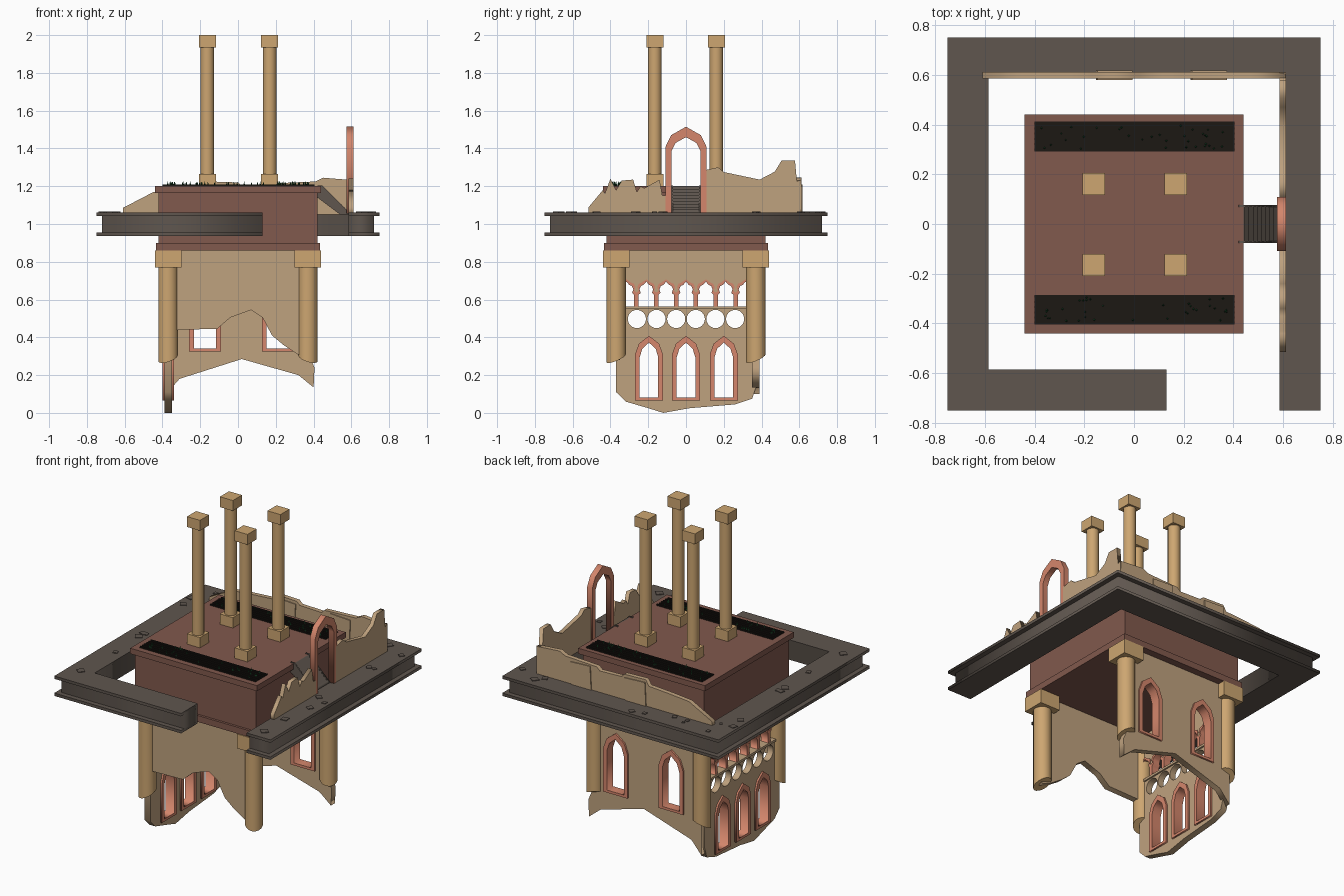
import bpy, math, random
from mathutils import Matrix

random.seed(4)
if "Cube" in bpy.data.objects:
    bpy.data.objects.remove(bpy.data.objects["Cube"])


def material(name, rgb):
    m = bpy.data.materials.new(name)
    m.use_nodes = True
    m.diffuse_color = (*rgb, 1)
    m.node_tree.nodes["Principled BSDF"].inputs["Base Color"].default_value = (*rgb, 1)
    return m


SAND = material("light sandstone", (0.61, 0.38, 0.165))
WALL = material("weathered tan", (0.52, 0.36, 0.21))
CORAL = material("coral trim", (0.66, 0.24, 0.15))
BRICK = material("dark red brown", (0.22, 0.10, 0.074))
STONE = material("grey brown stone", (0.115, 0.093, 0.077))
SOIL = material("dark soil", (0.012, 0.009, 0.007))
LEAF = material("leaf green", (0.015, 0.11, 0.035))


def box(name, mat, x0, x1, y0, y1, z0, z1):
    bpy.ops.mesh.primitive_cube_add(size=1, location=((x0 + x1) / 2, (y0 + y1) / 2, (z0 + z1) / 2))
    ob = bpy.context.object
    ob.scale = (x1 - x0, y1 - y0, z1 - z0)
    ob.name = name
    ob.data.materials.append(mat)
    return ob


def shaft(name, mat, x, y, z0, z1, r, tilt=(0, 0)):
    """Round column; tilt slants its lower end."""
    bpy.ops.mesh.primitive_cylinder_add(vertices=16, radius=r, depth=z1 - z0, location=(x, y, (z0 + z1) / 2))
    ob = bpy.context.object
    ob.name = name
    ob.data.materials.append(mat)
    for v in ob.data.vertices:
        if v.co.z < 0:
            v.co.z += v.co.x * tilt[0] + v.co.y * tilt[1]
    bpy.ops.object.shade_smooth_by_angle(angle=math.radians(30))


# Local x, y, z columns of a flat panel facing each axis
FACING = {
    "x": ((0, 0, 1), (1, 0, 0), (0, 1, 0)),
    "y": ((1, 0, 0), (0, 0, -1), (0, 1, 0)),
    "z": ((1, 0, 0), (0, 1, 0), (0, 0, 1)),
}


def panel(name, mat, axis, pos, depth, *loops):
    """Extruded outline; further loops are holes."""
    cu = bpy.data.curves.new(name, "CURVE")
    cu.dimensions, cu.fill_mode, cu.extrude = "2D", "BOTH", depth / 2
    for loop in loops:
        sp = cu.splines.new("POLY")
        sp.points.add(len(loop) - 1)
        for p, (u, v) in zip(sp.points, loop):
            p.co = (u, v, 0, 1)
        sp.use_cyclic_u = True
    tmp = bpy.data.objects.new(name + "_outline", cu)
    bpy.context.collection.objects.link(tmp)
    dg = bpy.context.evaluated_depsgraph_get()
    me = bpy.data.meshes.new_from_object(tmp.evaluated_get(dg))
    bpy.data.objects.remove(tmp)
    me.materials.clear()
    me.materials.append(mat)
    me.transform(Matrix(FACING[axis]).to_4x4())
    ob = bpy.data.objects.new(name, me)
    bpy.context.collection.objects.link(ob)
    ob.location["xyz".index(axis)] = pos
    return ob


def mirrored(c, half):
    """Half profile from the foot to the tip, mirrored about c."""
    return [(c + u, v) for u, v in half] + [(c - u, v) for u, v in reversed(half) if u > 0]


def pointed(c, hw, z0, zs, zt):
    return mirrored(c, [(hw, z0), (hw, zs), (hw * 0.72, zs + (zt - zs) * 0.58), (0, zt)])


def trefoil(c, grow=0):
    half = [(0.041, 0.56), (0.041, 0.625), (0.030, 0.635), (0.036, 0.655), (0.028, 0.672), (0.014, 0.678), (0, 0.695)]
    return mirrored(c, [(u + grow if u else 0, v + (grow if v > 0.6 else 0)) for u, v in half])


def circle(c, z, r, n=24):
    return [(c + r * math.cos(i * math.tau / n), z + r * math.sin(i * math.tau / n)) for i in range(n)]


# Broken square walkway with overhanging flanges
def walkway(o, i=0.585, end=0.13):
    return [(end, -o), (-o, -o), (-o, o), (o, o), (o, -o), (i, -o), (i, i), (-i, i), (-i, -i), (end, -i)]


panel("walkway_web", STONE, "z", 1.0, 0.10, walkway(0.72))
for name, z in (("walkway_top", 1.052), ("walkway_bottom", 0.945)):
    panel(name, STONE, "z", z, 0.018, walkway(0.75))

# Loose flakes on the walkway
for k in range(24):
    a, b = random.uniform(-0.7, 0.7), random.uniform(0.63, 0.72)
    x, y = ((a, b), (-b, a), (b, a))[k % 3]
    s = random.uniform(0.008, 0.022)
    ob = box("stone_flake", STONE, x - s, x + s, y - s, y + s, 1.059, 1.065)
    ob.rotation_euler.z = random.uniform(0, 3)

# Central block
box("block_body", BRICK, -0.42, 0.42, -0.42, 0.42, 0.88, 1.18)
box("block_top", BRICK, -0.44, 0.44, -0.44, 0.44, 1.165, 1.2)
box("block_base", BRICK, -0.435, 0.435, -0.435, 0.435, 0.86, 0.9)

# Planting beds with slats and sprouts
for y in (-0.345, 0.352):
    box("planting_bed", SOIL, -0.4, 0.405, y - 0.06, y + 0.06, 1.196, 1.203)
    for k in range(6):
        yy = y - 0.052 + k * 0.021
        box("bed_slat", SOIL, -0.4, 0.405, yy - 0.004, yy + 0.004, 1.2, 1.208)
    for k in range(34):
        bpy.ops.mesh.primitive_cone_add(vertices=4, radius1=0.006, depth=0.026, location=(
            random.uniform(-0.38, 0.38), y + random.uniform(-0.05, 0.05), 1.212))
        bpy.context.object.name = "sprout"
        bpy.context.object.data.materials.append(LEAF)

# Tall roof columns and broken corner columns
for sx in (-1, 1):
    for sy in (-1, 1):
        x, y = sx * 0.165 + 0.003, sy * 0.163 - 0.002
        shaft("roof_column", SAND, x, y, 1.22, 1.96, 0.036)
        for name, z in (("roof_column_foot", 1.2), ("roof_column_cap", 1.935)):
            box(name, SAND, x - 0.045, x + 0.045, y - 0.045, y + 0.045, z, z + 0.065)
        x, y = sx * 0.37, sy * 0.37
        shaft("corner_column", SAND, x, y, 0.29, 0.8, 0.052, (-sx * 0.3, 0.4))
        box("corner_column_cap", SAND, x - 0.07, x + 0.07, y - 0.07, y + 0.07, 0.77, 0.86)

# Stair from the block down to the walkway
N = 9
steps = []
for k in range(N):
    z = 1.2 - 0.14 * k / N
    steps += [(0.43 + 0.15 * k / N, z), (0.43 + 0.15 * (k + 1) / N, z)]
panel("stair", STONE, "y", 0, 0.14, steps + [(0.585, 1.05), (0.54, 1.05), (0.42, 1.15)])
for y in (-0.073, 0.073):
    panel("stair_side", STONE, "y", y, 0.008, [(0.42, 1.205), (0.445, 1.205), (0.59, 1.06), (0.54, 1.05), (0.42, 1.14)])

# Free-standing gate arch
gate_out = pointed(0, 0.108, 1.055, 1.41, 1.515)
gate_in = pointed(0, 0.078, 1.055, 1.385, 1.46)
gate = gate_out[:4] + gate_out[4:] + gate_in[::-1]
panel("gate_arch", CORAL, "x", 0.593, 0.036, gate)

# Ruined parapets on the walkway
panel("parapet_side_front", WALL, "x", 0.598, 0.026, [
    (-0.515, 1.05), (-0.515, 1.09), (-0.44, 1.18), (-0.43, 1.16), (-0.40, 1.24), (-0.37, 1.18), (-0.34, 1.23),
    (-0.28, 1.235), (-0.26, 1.17), (-0.24, 1.2), (-0.22, 1.19), (-0.14, 1.235), (-0.125, 1.15), (-0.1, 1.15), (-0.1, 1.05)])
panel("parapet_side_back", WALL, "x", 0.598, 0.026, [
    (0.1, 1.05), (0.1, 1.285), (0.17, 1.3), (0.2, 1.275), (0.39, 1.235), (0.47, 1.277), (0.505, 1.335),
    (0.577, 1.335), (0.587, 1.225), (0.61, 1.235), (0.61, 1.05)])
panel("parapet_back", WALL, "y", 0.598, 0.028, [
    (-0.61, 1.05), (-0.61, 1.085), (-0.45, 1.168), (-0.32, 1.18), (-0.17, 1.19), (-0.15, 1.225), (0, 1.22),
    (0.02, 1.2), (0.17, 1.195), (0.19, 1.215), (0.41, 1.225), (0.45, 1.245), (0.61, 1.232), (0.61, 1.05)])
for x in (-0.08, 0.3):
    box("parapet_rubble", WALL, x - 0.07, x + 0.07, 0.578, 0.618, 1.05, 1.205).rotation_euler.y = 0.05


def framed_windows(wall, axis, pos, centres, hw, z0, zs, zt):
    """Window frames; returns the holes they need."""
    for c in centres:
        panel(wall + "_window_frame", CORAL, axis, pos, 0.062,
              pointed(c, hw, z0, zs, zt), pointed(c, hw - 0.025, z0 + 0.016, zs - 0.015, zt - 0.036))
    return [pointed(c, hw - 0.012, z0 + 0.008, zs - 0.008, zt - 0.018) for c in centres]


# Hanging wall with windows, round openings and a lobed arcade
holes = framed_windows("side_wall", "x", -0.37, (-0.196, 0, 0.2), 0.074, 0.065, 0.31, 0.408)
holes += [circle(-0.26 + 0.104 * k, 0.497, 0.048) for k in range(6)]
for k in range(-3, 4):
    c = k * 0.105
    holes.append(trefoil(c, 0.004))
    panel("arcade_frame", CORAL, "x", -0.37, 0.05, trefoil(c, 0.0115), trefoil(c)[:1] + [
        (u, v) for u, v in trefoil(c)[1:]])
panel("side_wall", WALL, "x", -0.37, 0.04, [
    (-0.37, 0.86), (-0.37, 0.11), (-0.32, 0.06), (-0.2, 0.025), (-0.12, 0.0), (0.02, 0.025), (0.26, 0.045),
    (0.35, 0.075), (0.375, 0.15), (0.375, 0.86)], *holes)
box("arcade_sill", WALL, -0.4, -0.34, -0.32, 0.32, 0.55, 0.564)

# Back wall with two windows
holes = framed_windows("back_wall", "y", 0.37, (-0.175, 0.21), 0.084, 0.325, 0.6, 0.71)
panel("back_wall", WALL, "y", 0.37, 0.04, [
    (-0.38, 0.86), (-0.38, 0.1), (-0.31, 0.18), (0.02, 0.285), (0.32, 0.2), (0.4, 0.135), (0.405, 0.24),
    (0.38, 0.3), (0.38, 0.86)], *holes)

# Broken front wall
panel("front_wall", WALL, "y", -0.37, 0.04, [
    (-0.37, 0.86), (-0.37, 0.42), (-0.32, 0.44), (-0.11, 0.445), (-0.04, 0.505), (0.07, 0.545), (0.13, 0.505),
    (0.18, 0.41), (0.24, 0.36), (0.34, 0.295), (0.39, 0.28), (0.39, 0.86)])
